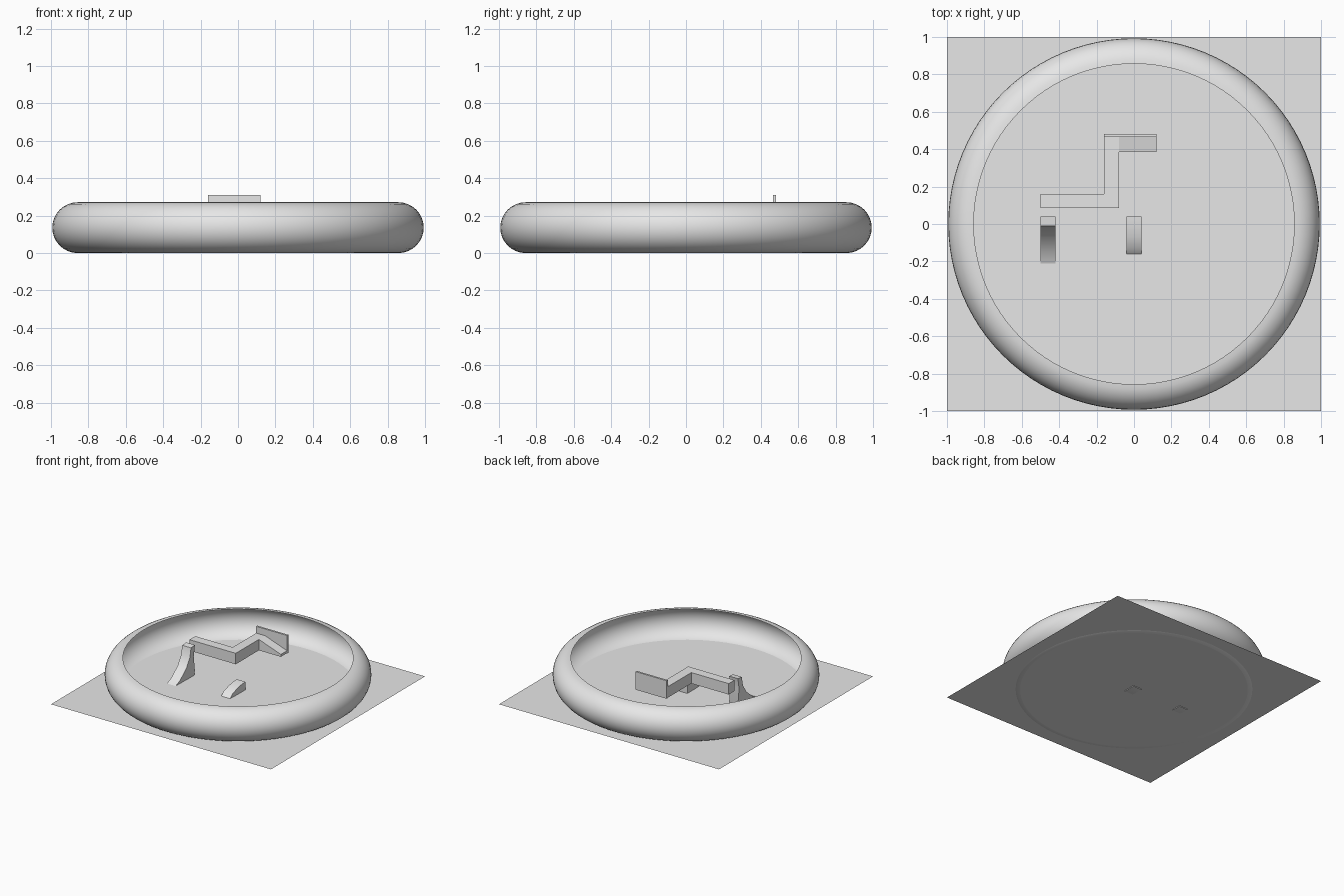
import bpy, bmesh, math
from mathutils import Vector

old = bpy.data.objects.get("Cube")
if old:
    bpy.data.objects.remove(old, do_unlink=True)

grey = bpy.data.materials.new("light_grey")
grey.use_nodes = True
grey.diffuse_color = (0.8, 0.8, 0.8, 1)
grey.node_tree.nodes["Principled BSDF"].inputs["Base Color"].default_value = (0.8, 0.8, 0.8, 1)


def finish(name, bm, angle=None):
    """Turn a bmesh into a named object with the shared material."""
    mesh = bpy.data.meshes.new(name)
    bm.to_mesh(mesh)
    bm.free()
    mesh.materials.append(grey)
    obj = bpy.data.objects.new(name, mesh)
    bpy.context.collection.objects.link(obj)
    if angle:
        bpy.ops.object.select_all(action='DESELECT')
        obj.select_set(True)
        bpy.context.view_layer.objects.active = obj
        bpy.ops.object.shade_smooth_by_angle(angle=math.radians(angle))
    return obj


def prism(bm, outline, offset):
    """Extrude a flat outline by an offset into a closed solid."""
    face = bm.faces.new([bm.verts.new(p) for p in outline])
    cap = bmesh.ops.extrude_face_region(bm, geom=[face], use_keep_orig=True)
    moved = [v for v in cap["geom"] if isinstance(v, bmesh.types.BMVert)]
    bmesh.ops.translate(bm, verts=moved, vec=Vector(offset))
    bmesh.ops.recalc_face_normals(bm, faces=bm.faces[:])


# Thin square ground sheet
bm = bmesh.new()
bmesh.ops.create_grid(bm, x_segments=1, y_segments=1, size=1.0)
bmesh.ops.translate(bm, verts=bm.verts[:], vec=(0, 0, 0.005))
finish("ground_sheet", bm)

# Round rim: outer half of a tube, open towards the middle
bm = bmesh.new()
tube, ring = 0.136, 0.857
angles = [math.pi * (i / 16 - 0.5) for i in range(17)]
verts = [bm.verts.new((ring + tube * math.cos(a), 0, tube + tube * math.sin(a))) for a in angles]
edges = [bm.edges.new(pair) for pair in zip(verts, verts[1:])]
bmesh.ops.spin(bm, geom=verts + edges, cent=(0, 0, 0), axis=(0, 0, 1),
               angle=math.tau, steps=96, use_merge=True)
bmesh.ops.remove_doubles(bm, verts=bm.verts[:], dist=0.0001)
bmesh.ops.recalc_face_normals(bm, faces=bm.faces[:])
if sum(f.normal.dot(f.calc_center_median()) for f in bm.faces) < 0:
    bmesh.ops.reverse_faces(bm, faces=bm.faces[:])
finish("round_rim", bm, 40)

# Bent arm, floating above the sheet
bm = bmesh.new()
path = [(-0.5, 0.085), (-0.08, 0.085), (-0.08, 0.385), (-0.08, 0.465),
        (-0.16, 0.465), (-0.16, 0.16), (-0.5, 0.16)]
prism(bm, [(x, y, 0.165) for x, y in path], (0, 0, 0.09))
finish("bent_arm", bm, 30)

# Sloping block at the end of the arm
bm = bmesh.new()
side = [(-0.08, 0.165), (0.12, 0.165), (0.12, 0.185), (-0.08, 0.255)]
prism(bm, [(x, 0.385, z) for x, z in side], (0, 0.08, 0))
finish("arm_end_block", bm, 30)

# Upright plate behind the block
bm = bmesh.new()
plate = [(-0.16, 0.162), (0.12, 0.162), (0.12, 0.31), (-0.16, 0.31)]
prism(bm, [(x, 0.465, z) for x, z in plate], (0, 0.016, 0))
finish("upright_plate", bm)

# Two feet that stand on the sheet and reach forward
tall = [(0.04, 0.25), (-0.01, 0.245), (-0.025, 0.17), (-0.07, 0.1), (-0.155, 0.03),
        (-0.21, 0.008), (-0.06, 0.006), (-0.03, 0), (0.03, 0), (0.04, 0.04), (0.025, 0.16)]
low = [(0.04, 0.07), (-0.01, 0.068), (-0.07, 0.055), (-0.13, 0.035),
       (-0.16, 0.008), (-0.07, 0.006), (-0.05, 0), (0.04, 0)]
for name, outline, left in (("tall_foot", tall, -0.5), ("low_foot", low, -0.04)):
    bm = bmesh.new()
    prism(bm, [(left, y, z) for y, z in outline], (0.08, 0, 0))
    finish(name, bm, 35)
